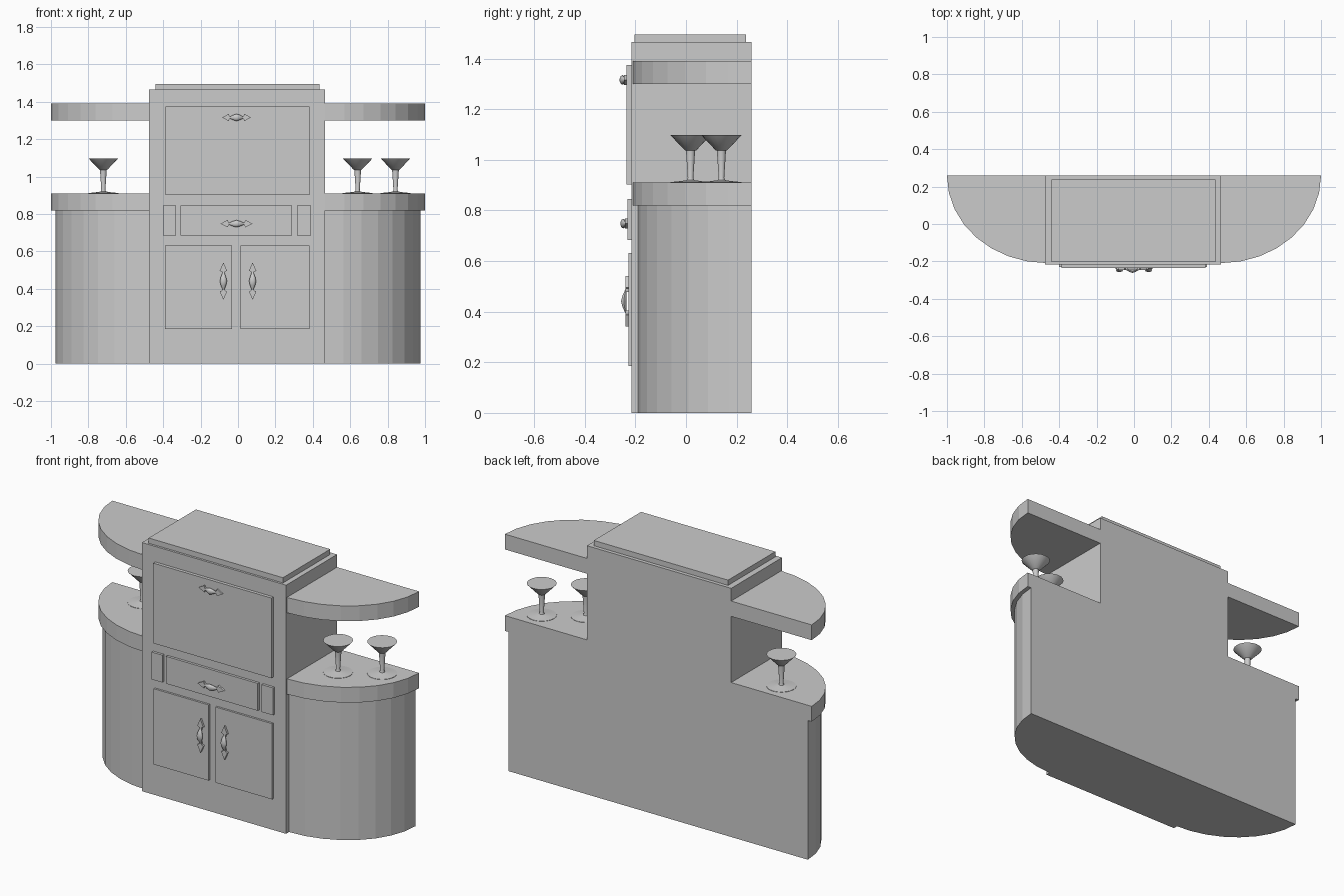
import bpy, bmesh
from math import sin, cos, pi, radians

if "Cube" in bpy.data.objects:
    bpy.data.objects.remove(bpy.data.objects["Cube"])

BACK = 0.258


def finish(name, bm, smooth=False):
    bmesh.ops.recalc_face_normals(bm, faces=bm.faces)
    me = bpy.data.meshes.new(name)
    bm.to_mesh(me)
    bm.free()
    ob = bpy.data.objects.new(name, me)
    bpy.context.collection.objects.link(ob)
    if smooth:
        bpy.ops.object.select_all(action='DESELECT')
        ob.select_set(True)
        bpy.context.view_layer.objects.active = ob
        bpy.ops.object.shade_smooth_by_angle(angle=radians(40))
    return ob


def add_prism(bm, pts, offset):
    face = bm.faces.new([bm.verts.new(p) for p in pts])
    ext = bmesh.ops.extrude_face_region(bm, geom=[face], use_keep_orig=True)
    verts = [g for g in ext['geom'] if isinstance(g, bmesh.types.BMVert)]
    bmesh.ops.translate(bm, verts=verts, vec=offset)


def add_rings(bm, rings):
    loops = [[bm.verts.new(p) for p in r] for r in rings]
    n = len(loops[0])
    for a, b in zip(loops, loops[1:]):
        for i in range(n):
            j = (i + 1) % n
            bm.faces.new((a[i], a[j], b[j], b[i]))
    bm.faces.new(loops[0])
    bm.faces.new(loops[-1])


def box(name, x0, x1, y0, y1, z0, z1):
    bm = bmesh.new()
    add_prism(bm, [(x0, y0, z0), (x1, y0, z0), (x1, y1, z0), (x0, y1, z0)], (0, 0, z1 - z0))
    return finish(name, bm)


def quarter(name, side, rx, ry, z0, z1):
    # quarter-ellipse slab with 8 flat facets
    xc = 0.465
    pts = [(side * xc, BACK, z0)]
    for k in range(9):
        a = k * pi / 16
        pts.append((side * (xc + rx * sin(a)), BACK - ry * cos(a), z0))
    bm = bmesh.new()
    add_prism(bm, pts, (0, 0, z1 - z0))
    return finish(name, bm)


def handle(name, x, z, y, half, vertical):
    # two arrowhead plates joined by a bowed spindle grip
    bm = bmesh.new()
    arrow = [(1, 0), (0.55, 0.02), (0.5, 0.008), (0.36, 0.006),
             (0.36, -0.006), (0.5, -0.008), (0.55, -0.02)]

    def place(t, w, d):
        return (x + w, y - d, z + t) if vertical else (x + t, y - d, z + w)

    for s in (1, -1):
        add_prism(bm, [place(s * t * half, w, 0) for t, w in arrow], (0, -0.012, 0))
    rings = []
    for t, r, d in ((-0.5, 0.004, 0.008), (-0.4, 0.007, 0.011), (-0.22, 0.014, 0.015),
                    (0, 0.019, 0.018), (0.22, 0.014, 0.015), (0.4, 0.007, 0.011), (0.5, 0.004, 0.008)):
        rings.append([place(t * half, r * cos(i * pi / 5), d + 0.6 * r * sin(i * pi / 5))
                      for i in range(10)])
    add_rings(bm, rings)
    return finish(name, bm, True)


def glass(name, x, y):
    # cocktail glass turned from a profile, filled to the rim
    profile = [(0.08, 0.908), (0.08, 0.912), (0.04, 0.916), (0.014, 0.92),
               (0.011, 0.93), (0.018, 1.036), (0.022, 1.037), (0.08, 1.098)]
    n = 20
    bm = bmesh.new()
    add_rings(bm, [[(x + r * cos(2 * pi * i / n), y + r * sin(2 * pi * i / n), z)
                    for i in range(n)] for r, z in profile])
    return finish(name, bm, True)


# Central cabinet and raised top
box("cabinet_body", -0.475, 0.465, -0.216, BACK, 0, 1.465)
box("cabinet_top", -0.44, 0.435, -0.203, 0.237, 1.46, 1.496)

# Curved side wings: base, counter and upper shelf
for side, label in ((-1, "left"), (1, "right")):
    quarter(label + "_base", side, 0.51, 0.447, 0, 0.825)
    quarter(label + "_counter", side, 0.535, 0.467, 0.82, 0.91)
    quarter(label + "_shelf", side, 0.535, 0.467, 1.30, 1.39)

# Doors and drawer fronts
for name, x0, x1, y0, z0, z1 in (
        ("drop_front", -0.388, 0.382, -0.235, 0.902, 1.374),
        ("drawer_front", -0.307, 0.29, -0.231, 0.684, 0.845),
        ("left_small_panel", -0.401, -0.332, -0.231, 0.684, 0.845),
        ("right_small_panel", 0.315, 0.39, -0.231, 0.684, 0.845),
        ("left_door", -0.39, -0.032, -0.228, 0.185, 0.631),
        ("right_door", 0.013, 0.382, -0.228, 0.185, 0.631)):
    box(name, x0, x1, y0, -0.21, z0, z1)

# Handles
handle("drop_front_handle", -0.008, 1.316, -0.233, 0.076, False)
handle("drawer_handle", -0.008, 0.748, -0.230, 0.086, False)
handle("left_door_handle", -0.078, 0.441, -0.228, 0.1, True)
handle("right_door_handle", 0.078, 0.441, -0.228, 0.1, True)

# Glasses on the counters
for i, (x, y) in enumerate(((-0.72, 0.14), (0.64, 0.018), (0.842, 0.14))):
    glass("glass_%d" % (i + 1), x, y)
